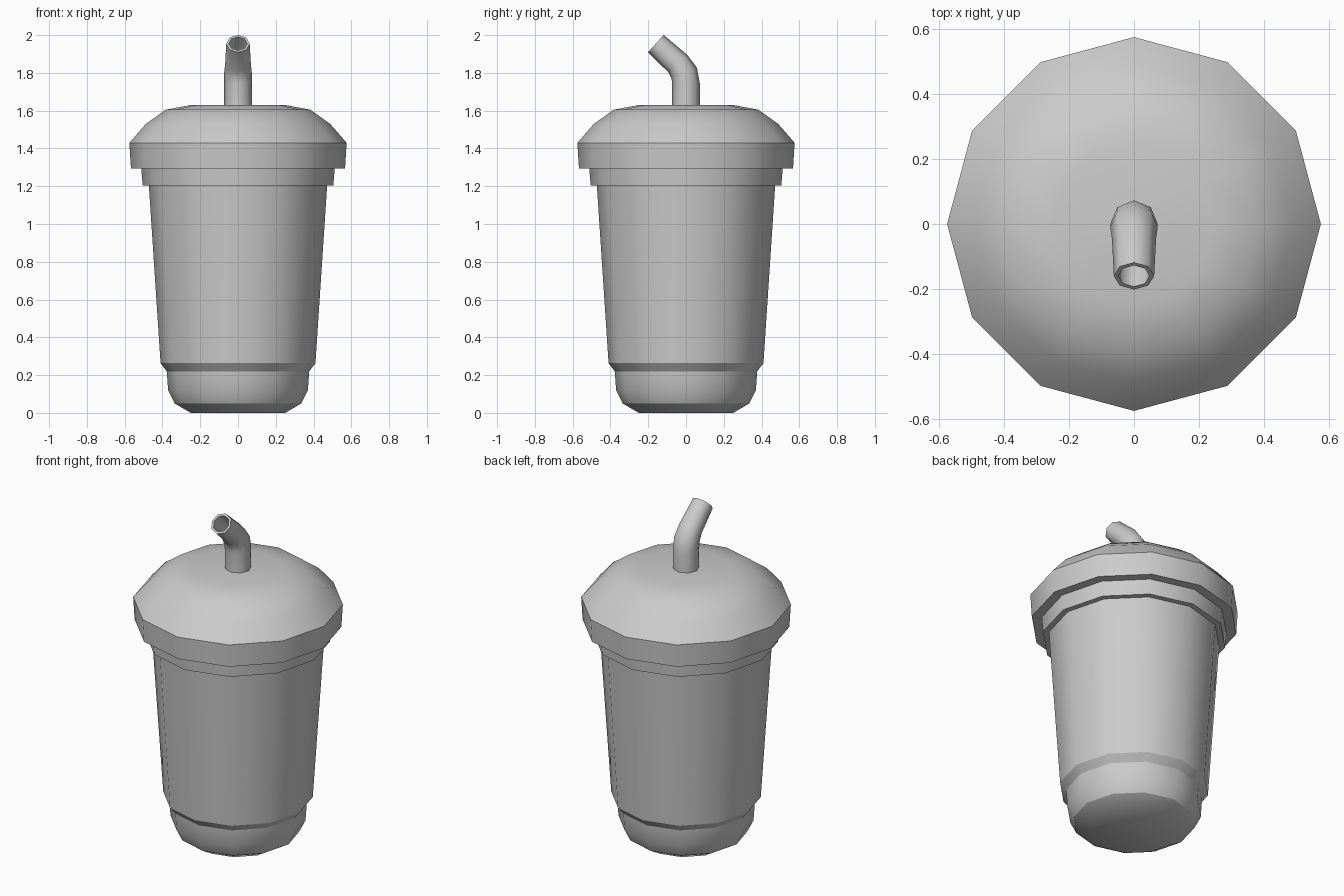
import bpy, bmesh, math
from mathutils import Vector

if "Cube" in bpy.data.objects:
    bpy.data.objects.remove(bpy.data.objects["Cube"])


def build(name, rings, sides, angle, cap_start=True, cap_end=True):
    """Skin a list of rings; each ring is (radius, y, z, tilt about x)."""
    bm = bmesh.new()
    loops = []
    for r, y, z, tilt in rings:
        loop = []
        for i in range(sides):
            a = 2 * math.pi * i / sides
            c, s = r * math.cos(a), r * math.sin(a)
            loop.append(bm.verts.new(Vector((c, y + s * math.cos(tilt), z + s * math.sin(tilt)))))
        loops.append(loop)
    for a, b in zip(loops, loops[1:]):
        for i in range(sides):
            j = (i + 1) % sides
            bm.faces.new((a[i], a[j], b[j], b[i]))
    if cap_start:
        bm.faces.new(loops[0][::-1])
    if cap_end:
        bm.faces.new(loops[-1])
    bmesh.ops.recalc_face_normals(bm, faces=bm.faces)
    mesh = bpy.data.meshes.new(name)
    bm.to_mesh(mesh)
    bm.free()
    ob = bpy.data.objects.new(name, mesh)
    bpy.context.collection.objects.link(ob)
    bpy.ops.object.select_all(action='DESELECT')
    ob.select_set(True)
    bpy.context.view_layer.objects.active = ob
    bpy.ops.object.shade_smooth_by_angle(angle=math.radians(angle))
    return ob


def lathe(name, profile, sides=12, angle=32):
    return build(name, [(r, 0, z, 0) for r, z in profile], sides, angle)


# Cup body with rounded foot, step and upper band
lathe("cup", [(0.25, 0), (0.335, 0.05), (0.37, 0.12), (0.377, 0.22),
              (0.41, 0.263), (0.472, 1.205), (0.505, 1.205), (0.512, 1.295)])

# Domed lid with overhanging rim
lathe("lid", [(0.567, 1.295), (0.575, 1.43), (0.488, 1.53),
              (0.383, 1.605), (0.25, 1.63)])

# Bent hollow straw: up the outside, back down the bore
path = [(0.073, 0, 1.62, 0), (0.073, 0, 1.745, 0), (0.073, -0.01, 1.80, math.radians(22)),
        (0.068, -0.044, 1.85, math.radians(42)), (0.062, -0.16, 1.955, math.radians(48))]
bore = [(r * 0.78, y, z, t) for r, y, z, t in reversed(path)]
build("straw", path + bore, 8, 50, cap_start=False)
